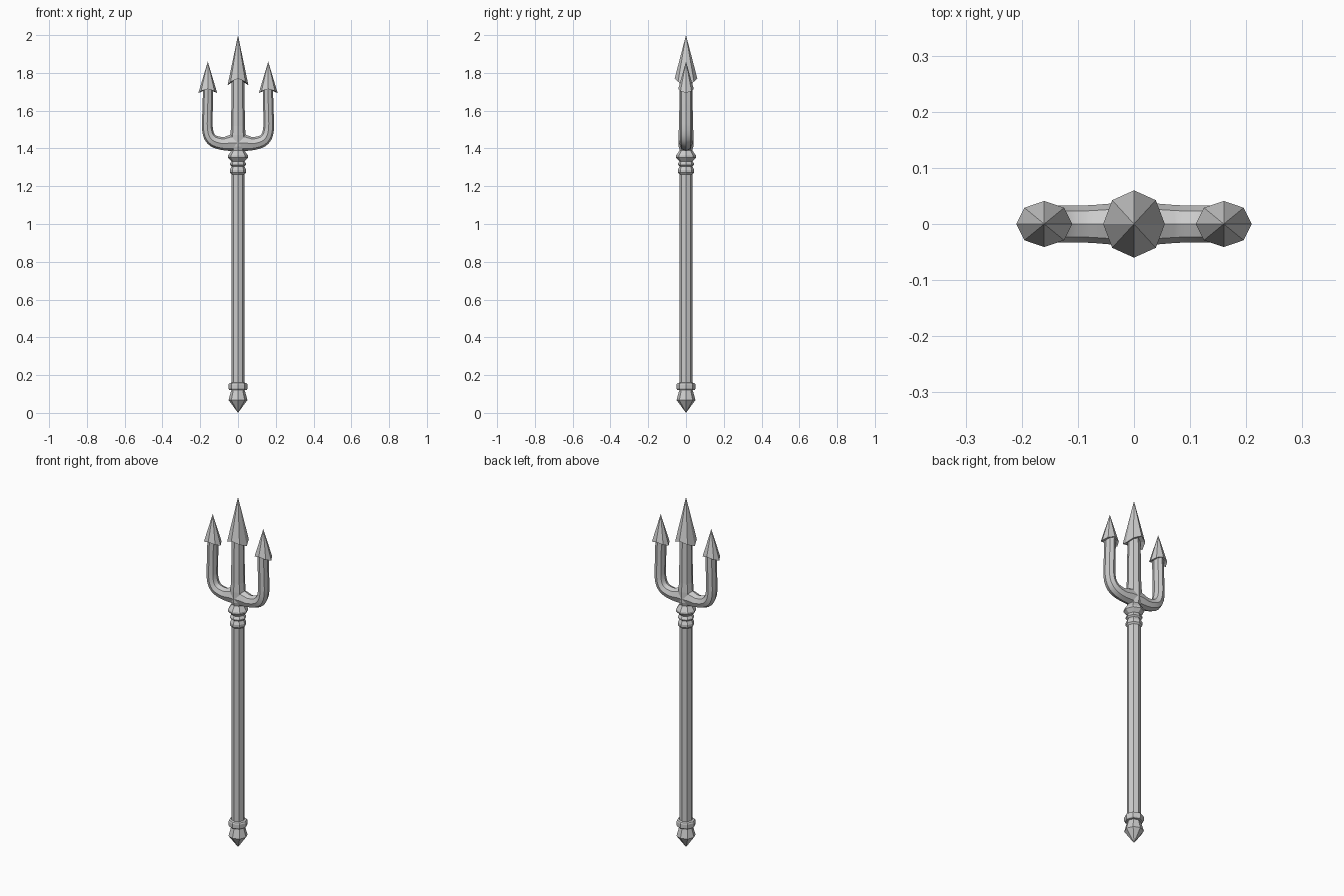
import bpy, bmesh
from math import cos, sin, pi
from mathutils import Vector, geometry

if "Cube" in bpy.data.objects:
    bpy.data.objects.remove(bpy.data.objects["Cube"])

SIDES = 8
ANG = [2 * pi * i / SIDES for i in range(SIDES)]


def skin(name, rings):
    """Bridge a list of vertex rings (a one-point ring is a tip) into a closed mesh."""
    bm = bmesh.new()
    loops = [[bm.verts.new(p) for p in r] for r in rings]
    for a, b in zip(loops, loops[1:]):
        for i in range(SIDES):
            j = (i + 1) % SIDES
            quad = [a[i % len(a)], a[j % len(a)], b[j % len(b)], b[i % len(b)]]
            bm.faces.new(list(dict.fromkeys(quad)))
    for end in (loops[0], loops[-1]):
        if len(end) > 1:
            bm.faces.new(end)
    bmesh.ops.recalc_face_normals(bm, faces=bm.faces)
    me = bpy.data.meshes.new(name)
    bm.to_mesh(me)
    bm.free()
    ob = bpy.data.objects.new(name, me)
    bpy.context.collection.objects.link(ob)
    return ob


def lathe(name, profile):
    """Eight-sided turned part from (radius, z) points."""
    return skin(name, [[(r * cos(a), r * sin(a), z) for a in ANG] if r else [(0, 0, z)]
                       for r, z in profile])


def spearhead(name, x, rx, ry, z_barb, z_side, z_tip):
    """Faceted point whose left and right corners hang lower as barbs."""
    base = [(x + rx * cos(a), ry * sin(a), z_side + (z_barb - z_side) * cos(a) ** 2)
            for a in ANG]
    return skin(name, [[(x, 0, z_side)], base, [(x, 0, z_tip)]])


def mirror(ob):
    ob.modifiers.new("mirror", 'MIRROR')


# Handle
lathe("shaft", [(0.035, 0.12), (0.035, 1.29)])
lathe("butt_spike", [(0, 0), (0.05, 0.068), (0.035, 0.122), (0.03, 0.13)])
lathe("butt_ring", [(0.035, 0.12), (0.046, 0.122), (0.05, 0.128), (0.05, 0.15),
                    (0.046, 0.157), (0.035, 0.16)])
lathe("upper_collar", [(0.034, 1.262), (0.043, 1.272), (0.043, 1.287), (0.034, 1.305),
                       (0.043, 1.313), (0.043, 1.32), (0.034, 1.332), (0.053, 1.352),
                       (0.053, 1.362), (0.032, 1.392), (0.03, 1.41)])

# Centre prong and its point
lathe("centre_prong", [(0.03, 1.38), (0.039, 1.41), (0.04, 1.47), (0.037, 1.52), (0.033, 1.775)])
spearhead("centre_point", 0, 0.055, 0.06, 1.735, 1.77, 2.0)

# Side prong: rounded elbow, swept outwards then upwards
path = [Vector((0, 1.43)), Vector((0.035, 1.43)), Vector((0.07, 1.425))]
path += geometry.interpolate_bezier(Vector((0.09, 1.427)), Vector((0.14, 1.435)),
                                    Vector((0.163, 1.455)), Vector((0.163, 1.53)), 8)
path.append(Vector((0.158, 1.72)))
rings = []
for i, p in enumerate(path):
    t = (path[min(i + 1, len(path) - 1)] - path[max(i - 1, 0)]).normalized()
    n = Vector((-t.y, t.x)) if i else Vector((0, 1))
    r = (0.046, 0.044, 0.036)[i] if i < 3 else 0.034 - 0.007 * (i - 3) / (len(path) - 4)
    ry = (0.038, 0.037, 0.034)[i] if i < 3 else 0.033
    rings.append([(p.x + n.x * r * cos(a), ry * sin(a), p.y + n.y * r * cos(a)) for a in ANG])
prong = skin("side_prong", rings)
mirror(prong)
bpy.context.view_layer.objects.active = prong
prong.select_set(True)
bpy.ops.object.shade_smooth_by_angle(angle=0.5)

mirror(spearhead("side_point", 0.16, 0.05, 0.041, 1.693, 1.715, 1.86))
